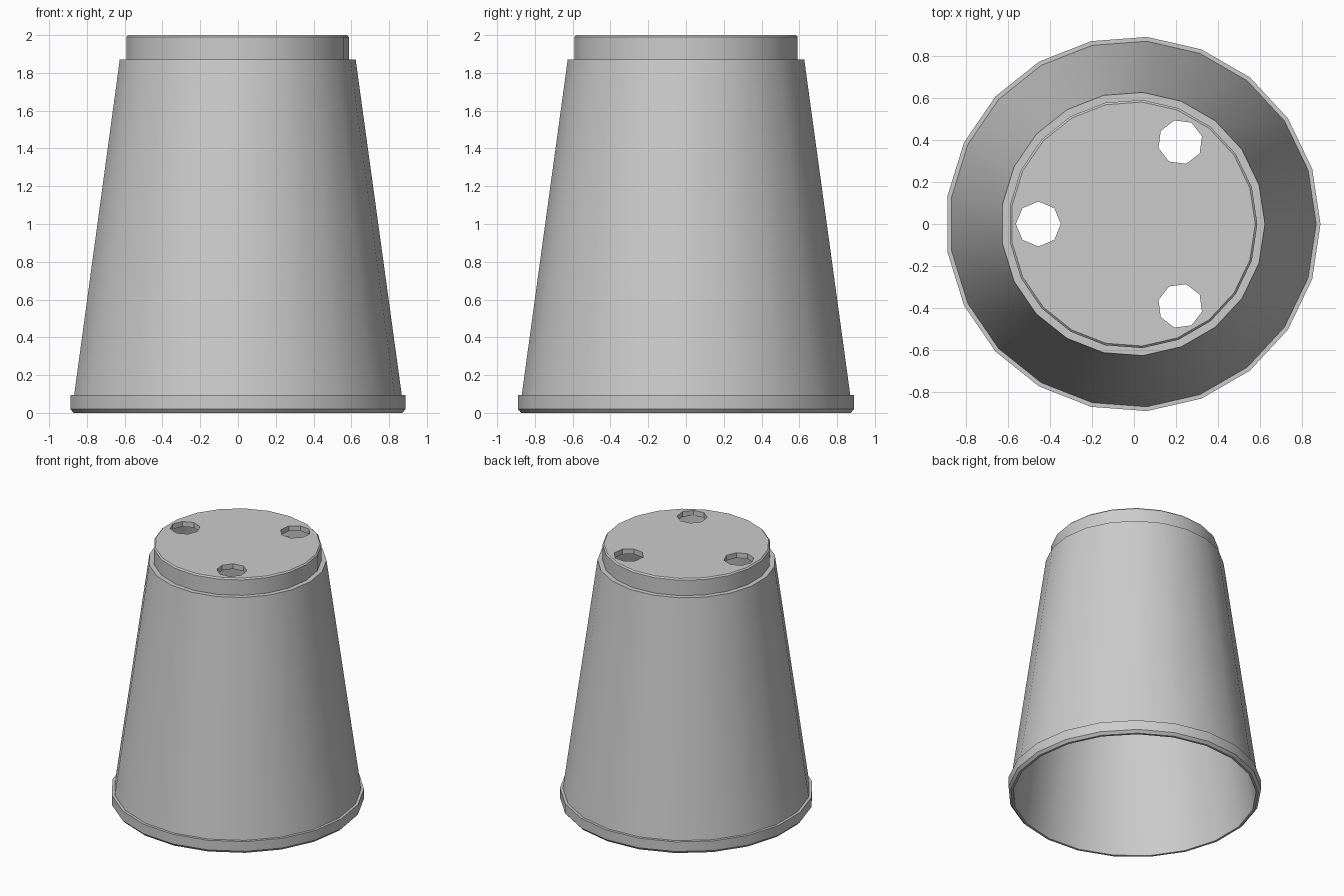
import bpy, bmesh, math

if "Cube" in bpy.data.objects:
    bpy.data.objects.remove(bpy.data.objects["Cube"])

SIDES = 21
CX = -0.005  # odd side count: shift so the bounds are centred

# Closed cross-section (radius, height): outer side up, then inner side down
profile = [
    (0.875, 0.0), (0.8925, 0.02), (0.8925, 0.095), (0.872, 0.095),
    (0.628, 1.87), (0.592, 1.87), (0.592, 1.99), (0.582, 2.0),
    (0.0, 2.0), (0.0, 1.96), (0.566, 1.96), (0.566, 1.845),
    (0.605, 1.845), (0.848, 0.08), (0.858, 0.0),
]

# Upturned cup body, lathed from the profile
bm = bmesh.new()
verts = [bm.verts.new((r, 0, z)) for r, z in profile]
edges = [bm.edges.new((verts[i], verts[(i + 1) % len(verts)]))
         for i in range(len(verts)) if i != 8]  # skip the edge on the axis
bmesh.ops.spin(bm, geom=verts + edges, axis=(0, 0, 1), cent=(0, 0, 0),
               angle=math.tau, steps=SIDES, use_merge=True)
bmesh.ops.remove_doubles(bm, verts=bm.verts, dist=1e-4)
bmesh.ops.dissolve_degenerate(bm, edges=bm.edges, dist=1e-5)
bmesh.ops.recalc_face_normals(bm, faces=bm.faces)
mesh = bpy.data.meshes.new("cup")
bm.to_mesh(mesh)
bm.free()
cup = bpy.data.objects.new("cup", mesh)
cup.location.x = CX
bpy.context.collection.objects.link(cup)
bpy.context.view_layer.objects.active = cup

# Three drain holes through the base
for i in range(3):
    a = math.pi + i * math.tau / 3
    bpy.ops.mesh.primitive_cylinder_add(
        vertices=8, radius=0.107, depth=0.3,
        location=(CX + 0.45 * math.cos(a), 0.45 * math.sin(a), 2.0),
        rotation=(0, 0, a))
    cutter = bpy.context.object
    cutter.name = "hole_cutter"
    cutter.hide_render = True
    bpy.context.view_layer.objects.active = cup
    mod = cup.modifiers.new("hole", 'BOOLEAN')
    mod.operation = 'DIFFERENCE'
    mod.solver = 'EXACT'
    mod.object = cutter
    bpy.ops.object.modifier_apply(modifier=mod.name)
    bpy.data.objects.remove(cutter)

# Smooth walls, crisp rim and hole edges
bpy.ops.object.select_all(action='DESELECT')
cup.select_set(True)
bpy.context.view_layer.objects.active = cup
bpy.ops.object.shade_smooth_by_angle(angle=math.radians(30))
